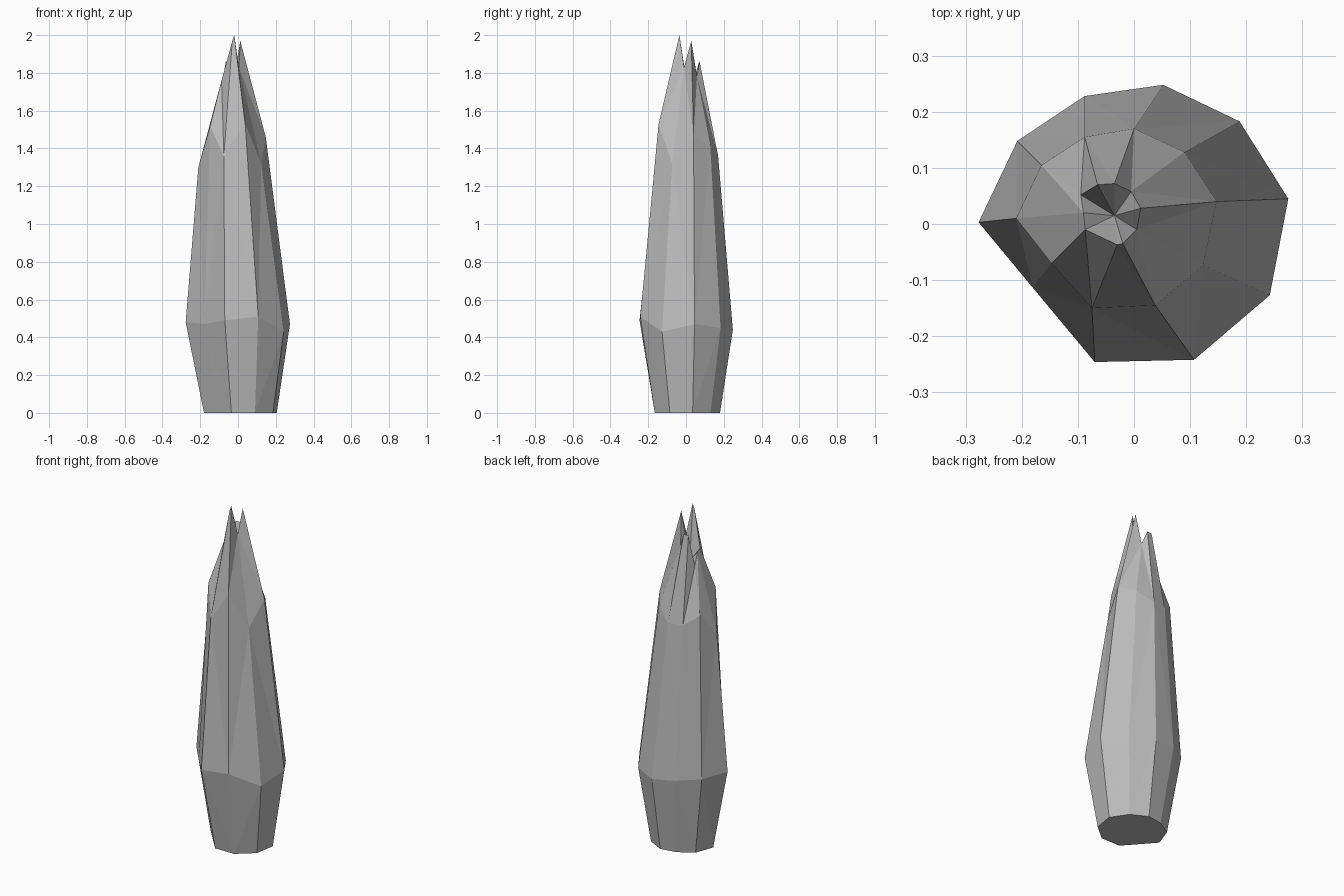
import bpy, bmesh

# Faceted stone spire: ten columns of corners, lofted ring by ring
base = [(-.18, 0), (-.14, .11), (-.05, .165), (.045, .18), (.14, .13),
        (.205, .035), (.185, -.085), (.09, -.165), (-.035, -.165), (-.11, -.08)]
belly = [(-.277, .003, .48), (-.208, .148, .47), (-.088, .228, .46), (.052, .248, .44),
         (.188, .183, .45), (.275, .045, .47), (.242, -.127, .43), (.107, -.242, .51),
         (-.07, -.246, .49), (-.18, -.114, .47)]
shoulder = [(-.21, .01, 1.3), (-.165, .105, 1.42), (-.088, .155, 1.36), (0, .17, 1.36),
            (.09, .128, 1.42), (.147, .04, 1.46), (.123, -.073, 1.32), (.038, -.145, 1.53),
            (-.075, -.15, 1.36), (-.147, -.07, 1.52)]
# Jagged crown with three points and notches between them
crown = [(-.09, .02, 1.75), (-.095, .052, 1.68), (-.065, .07, 1.86), (-.035, .072, 1.86),
         (-.005, .058, 1.78), (.012, .028, 1.97), (.005, -.01, 1.83), (-.02, -.035, 2.0),
         (-.03, -.037, 1.97), (-.087, -.01, 1.76)]

bm = bmesh.new()
rings = [[bm.verts.new(p) for p in ring]
         for ring in ([(x, y, 0) for x, y in base], belly, shoulder, crown)]
n = len(base)
for low, high in zip(rings, rings[1:]):
    for i in range(n):
        j = (i + 1) % n
        bm.faces.new((low[i], low[j], high[j], high[i]))

# Flat underside and a hollow between the points
bm.faces.new(rings[0])
hollow = bm.verts.new((-.035, .015, 1.68))
for i in range(n):
    bm.faces.new((rings[-1][i], rings[-1][(i + 1) % n], hollow))

bmesh.ops.triangulate(bm, faces=[f for f in bm.faces if len(f.verts) == 4],
                      quad_method='SHORT_EDGE')
bmesh.ops.recalc_face_normals(bm, faces=bm.faces)
mesh = bpy.data.meshes.new("stone_spire")
bm.to_mesh(mesh)
bm.free()

stone = bpy.data.materials.new("grey stone")
stone.diffuse_color = (.5, .5, .5, 1)
mesh.materials.append(stone)
bpy.context.collection.objects.link(bpy.data.objects.new("stone_spire", mesh))
